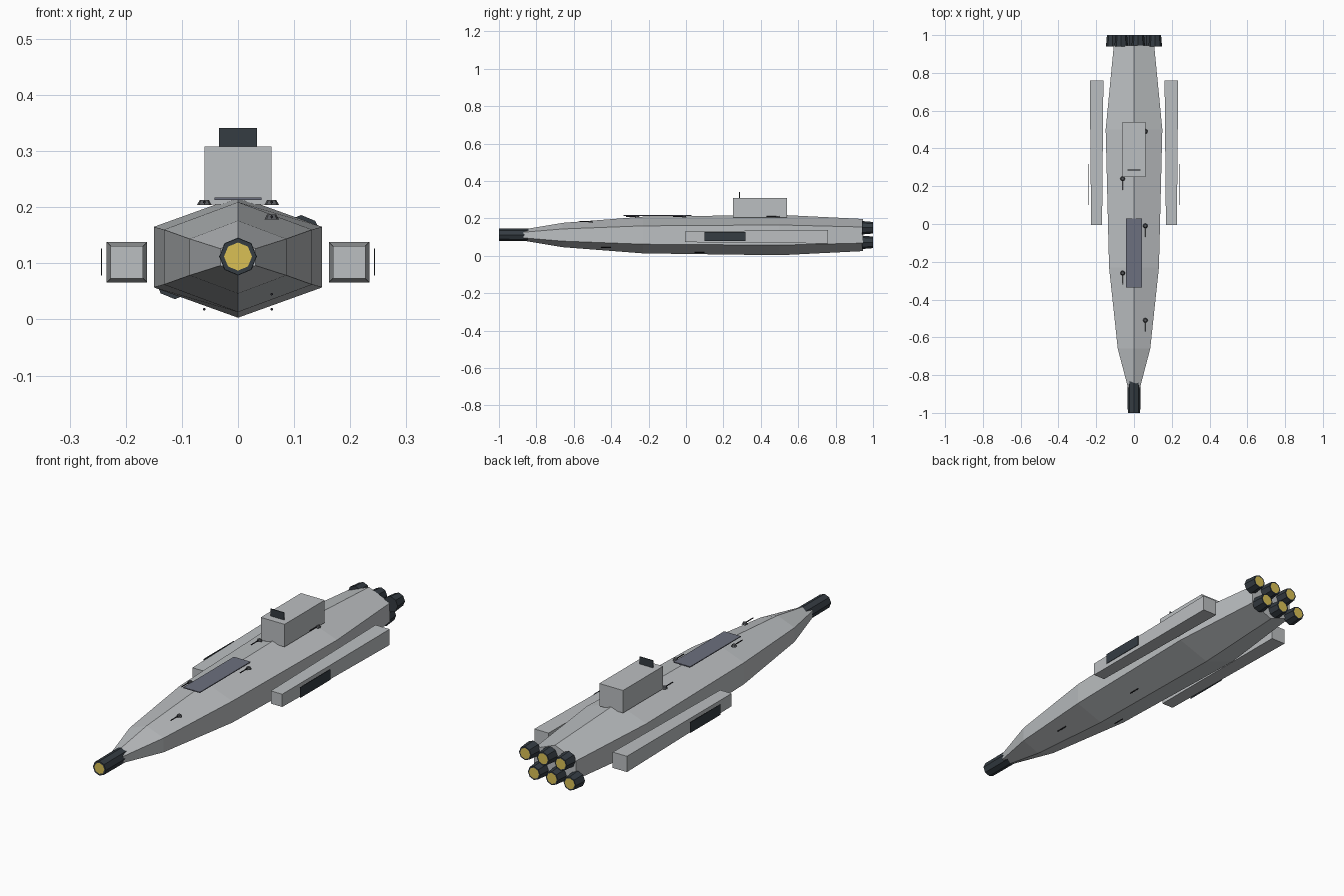
import bpy, bmesh, math
from mathutils import Matrix, Vector

cube = bpy.data.objects.get("Cube")
if cube:
    bpy.data.objects.remove(cube, do_unlink=True)


def material(name, rgb):
    m = bpy.data.materials.new(name)
    m.use_nodes = True
    m.diffuse_color = (*rgb, 1)
    node = next(n for n in m.node_tree.nodes if n.type == 'BSDF_PRINCIPLED')
    node.inputs["Base Color"].default_value = (*rgb, 1)
    return m


HULL = material("hull grey", (0.5, 0.52, 0.535))
DARK = material("dark metal", (0.035, 0.045, 0.055))
GLOW = material("engine yellow", (0.7, 0.53, 0.09))
DECK = material("deck blue grey", (0.15, 0.16, 0.21))
GUN = material("turret grey", (0.1, 0.105, 0.115))
BARREL = material("gun black", (0.015, 0.015, 0.02))
AXIS_Z = 0.111


def finish(name, bm, *mats):
    bmesh.ops.recalc_face_normals(bm, faces=bm.faces)
    mesh = bpy.data.meshes.new(name)
    bm.to_mesh(mesh)
    bm.free()
    for m in mats:
        mesh.materials.append(m)
    obj = bpy.data.objects.new(name, mesh)
    bpy.context.collection.objects.link(obj)
    return obj


def loft(name, rings, mat):
    """Skin a list of equal point rings and cap both ends."""
    bm = bmesh.new()
    loops = [[bm.verts.new(p) for p in ring] for ring in rings]
    for a, b in zip(loops, loops[1:]):
        for i in range(len(a)):
            j = (i + 1) % len(a)
            bm.faces.new((a[i], a[j], b[j], b[i]))
    bm.faces.new(loops[0])
    bm.faces.new(loops[-1])
    return finish(name, bm, mat)


def box(name, low, high, mat):
    bm = bmesh.new()
    bmesh.ops.create_cube(bm, size=1)
    low, high = Vector(low), Vector(high)
    for v in bm.verts:
        v.co = (low + high) / 2 + v.co * (high - low)
    return finish(name, bm, mat)


def tube(name, x, z, y0, y1, r0, r1, mats, sides=8, glow=None):
    """Cylinder or cone along y; the y1 end can carry a glowing inset disc."""
    bm = bmesh.new()
    turn = Matrix.Rotation(-math.pi / 2, 4, 'X') if y1 > y0 else Matrix.Rotation(math.pi / 2, 4, 'X')
    place = Matrix.Translation((x, (y0 + y1) / 2, z)) @ turn
    bmesh.ops.create_cone(bm, cap_ends=True, segments=sides, radius1=r0, radius2=r1,
                          depth=abs(y1 - y0), matrix=place)
    if glow:
        end = max(bm.faces, key=lambda f: f.calc_center_median().y * (1 if y1 > y0 else -1))
        bmesh.ops.inset_individual(bm, faces=[end], thickness=glow)
        end.material_index = 1
    return finish(name, bm, *mats)


def hexagon(y, w, r):
    return [(0, y, AXIS_Z + r), (w, y, AXIS_Z + r / 2), (w, y, AXIS_Z - r / 2),
            (0, y, AXIS_Z - r), (-w, y, AXIS_Z - r / 2), (-w, y, AXIS_Z + r / 2)]


# Hexagonal hull
stations = [(-0.87, 0.031, 0.03), (-0.66, 0.086, 0.065), (-0.23, 0.132, 0.098),
            (0.5, 0.15, 0.108), (0.945, 0.107, 0.086)]
loft("hull", [hexagon(*s) for s in stations], HULL)

# Nose cannon and staggered rear engines
tube("nose_cannon", 0, AXIS_Z + 0.001, -0.8, -1, 0.034, 0.033, (DARK, GLOW), glow=0.008)
for row, side in (("upper", 1), ("lower", -1)):
    for k in (-1, 0, 1):
        tube(f"{row}_engine", 0.09 * k + 0.0225 * side, AXIS_Z + 0.039 * side,
             0.94, 1, 0.036, 0.031, (DARK, GLOW), glow=0.006)

# Bridge tower, sensor fin and deck plate
box("bridge", (-0.06, 0.25, 0.205), (0.06, 0.54, 0.308), HULL)
box("sensor_fin", (-0.034, 0.284, 0.306), (0.034, 0.288, 0.341), DARK)
box("deck_plate", (-0.042, -0.335, 0.213), (0.042, 0.03, 0.217), DECK)

# Tapered side pods with stand-off panels
for name, s in (("left", 1), ("right", -1)):
    rings = [[(s * 0.198 + i * h, y, 0.102 + j * h)
              for i, j in ((-1, -1), (1, -1), (1, 1), (-1, 1))]
             for y, h in ((-0.005, 0.029), (0.76, 0.036))]
    loft(f"{name}_pod", rings, HULL)
    x0, x1 = sorted((s * 0.242, s * 0.244))
    box(f"{name}_pod_panel", (x0, 0.1, 0.078), (x1, 0.318, 0.126), DARK)

# Deck turrets, alternating sides
for i in range(5):
    x, y = (0.06 if i % 2 == 0 else -0.06), 0.49 - 0.25 * i
    z = 0.178 if i == 4 else 0.204
    bm = bmesh.new()
    bmesh.ops.create_cone(bm, cap_ends=True, segments=8, radius1=0.013, radius2=0.008,
                          depth=0.009, matrix=Matrix.Translation((x, y, z + 0.0045)))
    finish("deck_turret", bm, GUN)
    tube("deck_gun", x, z + 0.005, y, y - 0.06, 0.0025, 0.0025, (BARREL,), sides=6)

# Belly guns
for x, y, z in ((0.06, 0.1, 0.018), (-0.06, -0.15, 0.018), (0.06, -0.4, 0.045)):
    tube("belly_gun", x, z, y, y - 0.055, 0.0025, 0.0025, (BARREL,), sides=6)
